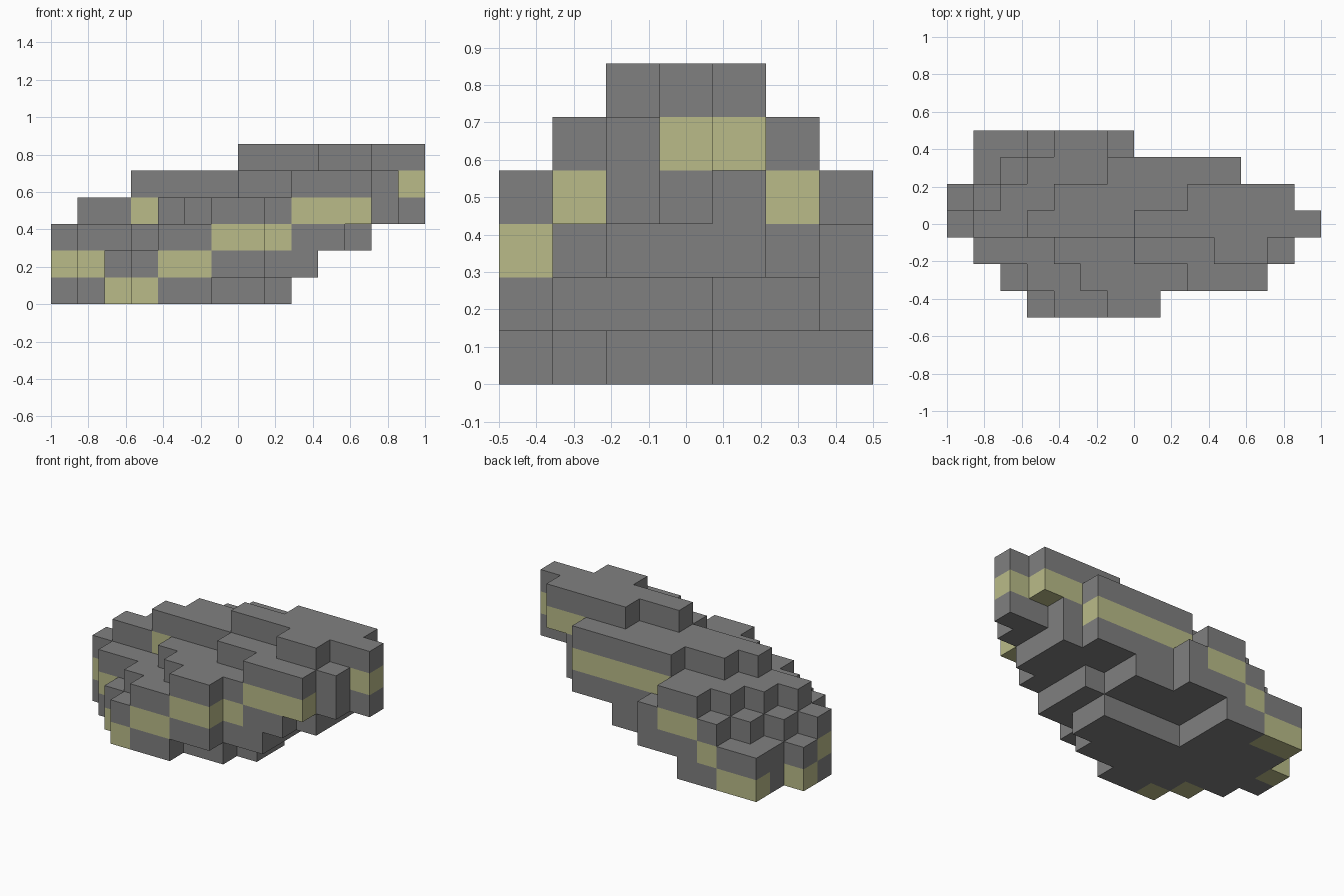
import bpy
import bmesh
from mathutils import Vector

# Remove the default cube
default_cube = bpy.data.objects.get("Cube")
if default_cube:
    bpy.data.objects.remove(default_cube, do_unlink=True)

UNIT = 1 / 7                      # edge length of one block
ORIGIN = Vector((-1.0, -0.5, 0.0))


def make_material(name, colour):
    material = bpy.data.materials.new(name)
    material.use_nodes = True
    material.diffuse_color = colour
    shader = next(n for n in material.node_tree.nodes if n.type == "BSDF_PRINCIPLED")
    shader.inputs["Base Color"].default_value = colour
    shader.inputs["Roughness"].default_value = 0.9
    return material


rock_grey = make_material("rock grey", (0.216, 0.216, 0.216, 1))
ore_yellow = make_material("ore yellow", (0.49, 0.50, 0.25, 1))

# Solid layers from the ground up: each row from front to back is "first-last" block
LAYERS = [
    "3-5 2-7 1-8 0-8 0-4 1-4 1-4",
    "3-7 2-9 1-9 0-9 0-8 1-8 1-6",
    "4-7 3-10 1-11 0-11 1-11 2-10 3-6",
    "6-7 5-11 4-12 1-13 2-11 3-10 4-5",
    "none 9-11 7-12 3-13 4-12 6-10 none",
    "none none 10-11 7-13 9-12 none none",
]

# Ore vein climbing around the rock, same layout
VEIN = [
    "3-3 2-2 none none 0-0 none 1-2",
    "4-5 none 1-1 0-0 none none 3-3",
    "6-7 8-8 none none none none 4-5",
    "none 9-11 none 3-3 none 6-10 none",
    "none none none 13-13 11-12 none none",
]


def read_blocks(layers):
    """Turn the row spans into a set of block positions."""
    blocks = set()
    for level, layer in enumerate(layers):
        for row, span in enumerate(layer.split()):
            if span != "none":
                first, last = map(int, span.split("-"))
                blocks.update((col, row, level) for col in range(first, last + 1))
    return blocks


def add_face(bm, block, axis, side):
    """Add one outward square on the given side of a block."""
    u, v = (axis + 1) % 3, (axis + 2) % 3
    corners = [(0, 0), (1, 0), (1, 1), (0, 1)]
    if side < 0:
        corners.reverse()
    verts = []
    for a, b in corners:
        point = Vector(block)
        point[axis] += max(side, 0)
        point[u] += a
        point[v] += b
        verts.append(bm.verts.new(ORIGIN + point * UNIT))
    bm.faces.new(verts)


def build_shell(name, blocks, solid, material):
    """Build the exposed surface of a group of blocks."""
    bm = bmesh.new()
    for block in sorted(blocks):
        for axis in range(3):
            for side in (-1, 1):
                neighbour = list(block)
                neighbour[axis] += side
                if tuple(neighbour) not in solid:
                    add_face(bm, block, axis, side)
    bmesh.ops.remove_doubles(bm, verts=bm.verts, dist=UNIT / 100)
    mesh = bpy.data.meshes.new(name)
    bm.to_mesh(mesh)
    bm.free()
    mesh.materials.append(material)
    obj = bpy.data.objects.new(name, mesh)
    bpy.context.collection.objects.link(obj)
    return obj


solid = read_blocks(LAYERS)
ore = read_blocks(VEIN) & solid

# Rock body and the ore vein set flush in it
build_shell("rock_body", solid - ore, solid, rock_grey)
build_shell("ore_vein", ore, solid, ore_yellow)
